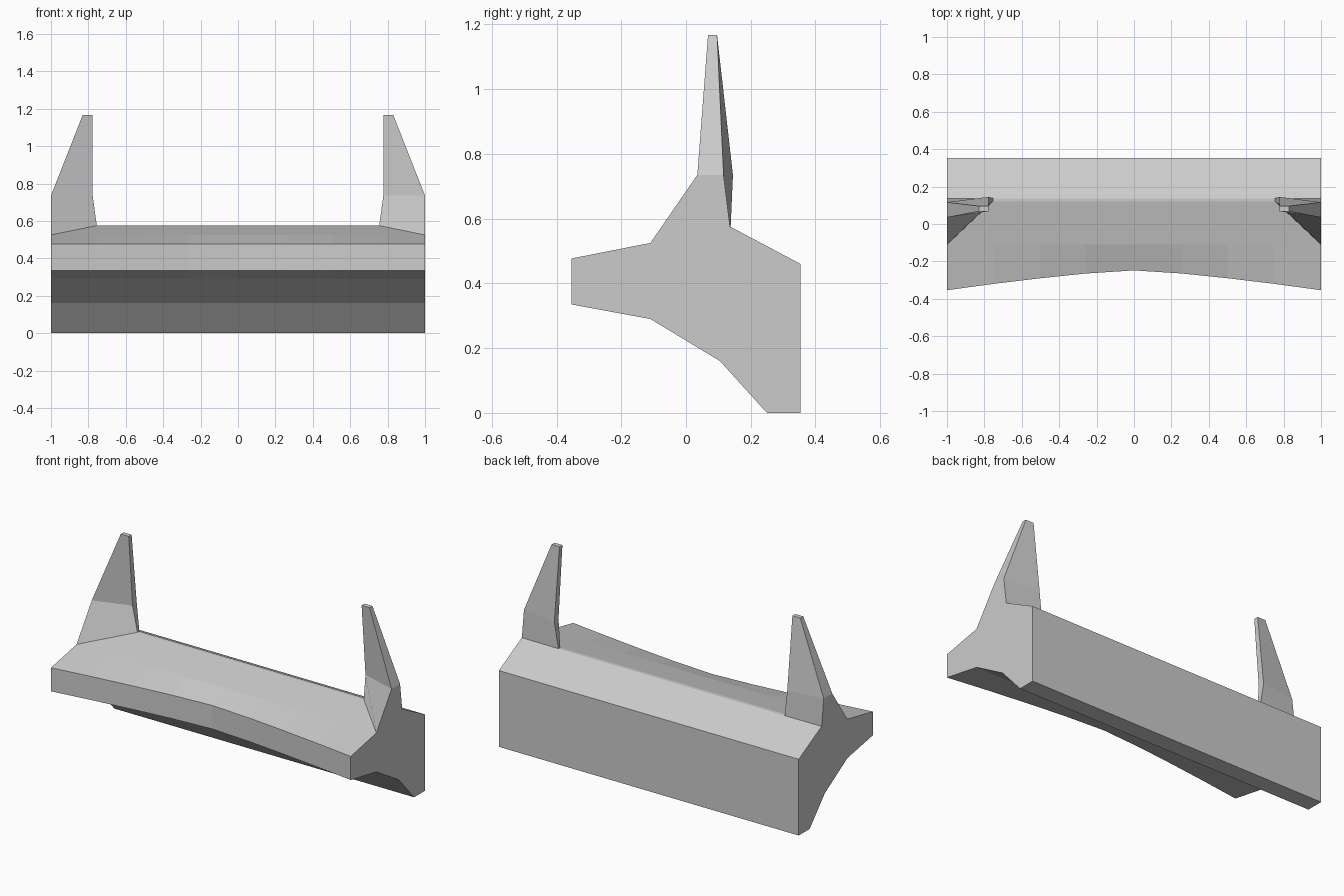
import bpy, bmesh

if "Cube" in bpy.data.objects:
    bpy.data.objects.remove(bpy.data.objects["Cube"])


def loft(name, rings, cap_start=True, cap_end=True):
    """Skin a list of equal-length point rings into a faceted mesh."""
    bm = bmesh.new()
    loops = [[bm.verts.new(p) for p in ring] for ring in rings]
    n = len(loops[0])
    for a, b in zip(loops, loops[1:]):
        for i in range(n):
            j = (i + 1) % n
            bm.faces.new((a[i], a[j], b[j], b[i]))
    if cap_start:
        bm.faces.new(loops[0])
    if cap_end:
        bm.faces.new(loops[-1])
    bmesh.ops.recalc_face_normals(bm, faces=bm.faces)
    mesh = bpy.data.meshes.new(name)
    bm.to_mesh(mesh)
    bm.free()
    obj = bpy.data.objects.new(name, mesh)
    bpy.context.collection.objects.link(obj)
    return obj


# Main beam: constant side profile whose front edge curves inward at the middle
def beam_section(x, front):
    profile = [(front, 0.335), (front, 0.477), (-0.11, 0.525), (0.12, 0.575),
               (0.137, 0.575), (0.354, 0.46), (0.354, 0.0), (0.25, 0.0),
               (0.105, 0.16), (-0.11, 0.29)]
    return [(x, y, z) for y, z in profile]


half = [(0.0, -0.248), (0.26, -0.265), (0.5, -0.29), (0.75, -0.32), (1.0, -0.354)]
stations = [(-x, f) for x, f in reversed(half[1:])] + half
loft("beam", [beam_section(x, f) for x, f in stations])

# Upright horns: outer front, inner front, inner back, outer back at each level
horn = loft("end_horns", [
    [(1.0, -0.11, 0.525), (0.755, 0.12, 0.575), (0.755, 0.138, 0.575), (1.0, 0.136, 0.575)],
    [(1.0, 0.035, 0.735), (0.777, 0.105, 0.735), (0.777, 0.145, 0.735), (1.0, 0.116, 0.735)],
    [(0.83, 0.068, 1.167), (0.777, 0.068, 1.167), (0.777, 0.096, 1.167), (0.83, 0.096, 1.167)],
], cap_start=False)
mirror = horn.modifiers.new("Mirror", 'MIRROR')
mirror.use_axis[0] = True
